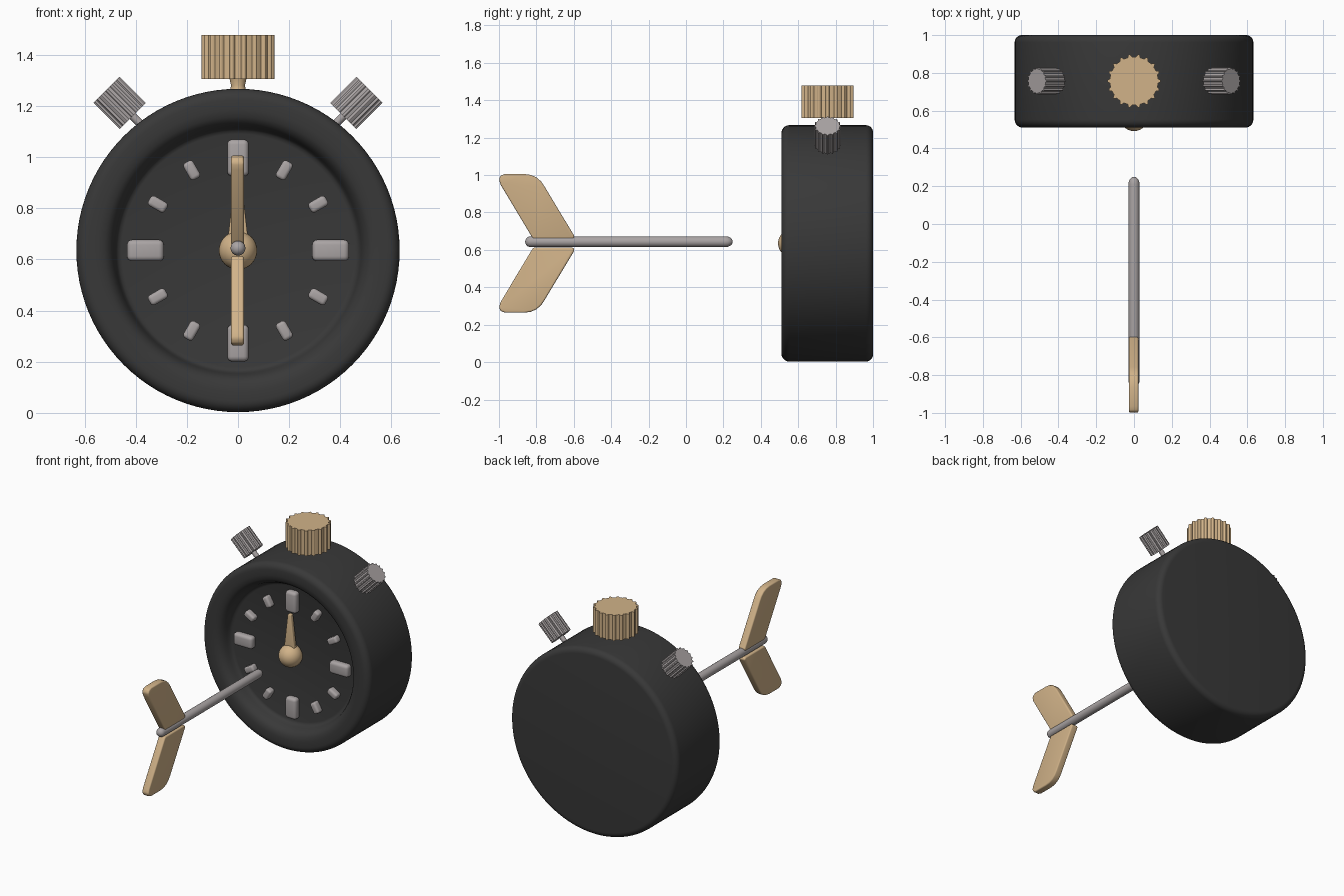
import bpy, bmesh
from math import sin, cos, pi, radians
from mathutils import Vector, Matrix

if "Cube" in bpy.data.objects:
    bpy.data.objects.remove(bpy.data.objects["Cube"])

CZ = 0.635   # height of the dial centre
KY = 0.757   # depth of the crown and buttons


def material(name, rgb):
    m = bpy.data.materials.new(name)
    m.diffuse_color = (*rgb, 1)
    m.use_nodes = True
    m.node_tree.nodes["Principled BSDF"].inputs["Base Color"].default_value = m.diffuse_color
    return m


BLACK = material("black", (0.04, 0.04, 0.04))
GOLD = material("gold", (0.64, 0.45, 0.25))
GREY = material("grey", (0.40, 0.37, 0.37))


def finish(bm, name, mat, matrix=Matrix(), bevel=0, segments=4):
    bmesh.ops.remove_doubles(bm, verts=bm.verts, dist=1e-5)
    bmesh.ops.recalc_face_normals(bm, faces=bm.faces)
    me = bpy.data.meshes.new(name)
    bm.to_mesh(me)
    bm.free()
    me.materials.append(mat)
    ob = bpy.data.objects.new(name, me)
    bpy.context.collection.objects.link(ob)
    ob.matrix_world = matrix
    bpy.ops.object.select_all(action='DESELECT')
    ob.select_set(True)
    bpy.context.view_layer.objects.active = ob
    if bevel:
        mod = ob.modifiers.new("bevel", 'BEVEL')
        mod.width, mod.segments = bevel, segments
        mod.limit_method, mod.angle_limit = 'ANGLE', radians(35)
        bpy.ops.object.modifier_apply(modifier=mod.name)
    bpy.ops.object.shade_smooth_by_angle(angle=radians(40))
    return ob


def lathe(name, profile, mat, matrix=Matrix(), steps=32):
    """Revolve (radius, height) points around local z."""
    bm = bmesh.new()
    vs = [bm.verts.new((r, 0, h)) for r, h in profile]
    es = [bm.edges.new(p) for p in zip(vs, vs[1:])]
    bmesh.ops.spin(bm, geom=vs + es, cent=(0, 0, 0), axis=(0, 0, 1),
                   angle=2 * pi, steps=steps)
    return finish(bm, name, mat, matrix)


def prism(name, outline, depth, mat, matrix=Matrix(), bevel=0):
    """Extrude an outline in local xy from z = 0 to z = depth."""
    bm = bmesh.new()
    f = bm.faces.new([bm.verts.new((x, y, 0)) for x, y in outline])
    ext = bmesh.ops.extrude_face_region(bm, geom=[f])["geom"]
    bmesh.ops.translate(bm, vec=(0, 0, depth),
                        verts=[v for v in ext if isinstance(v, bmesh.types.BMVert)])
    return finish(bm, name, mat, matrix, bevel)


def ribbed_knob(name, r, depth, ribs, rib, mat, matrix):
    """Cylinder with rounded ribs standing out from its side."""
    n = ribs * 12
    pts = []
    for i in range(n):
        a = 2 * pi * i / n
        rad = r - rib + rib * max(0, cos(ribs * a)) ** 0.7
        pts.append((rad * cos(a), rad * sin(a)))
    return prism(name, pts, depth, mat, matrix)


def arc(cr, cy, rad, a0, a1, n=6):
    angles = [radians(a0 + (a1 - a0) * i / n) for i in range(n + 1)]
    return [(cr + rad * cos(a), cy + rad * sin(a)) for a in angles]


# local z -> world +y
along_y = Matrix.Rotation(-pi / 2, 4, 'X')
# local x -> world x, local y -> world z, local z -> world -y
facing = Matrix.Rotation(pi / 2, 4, 'X')

# case with rounded rim and recessed dial
case_profile = ([(0, 0.602), (0.455, 0.602), (0.468, 0.598), (0.476, 0.588), (0.482, 0.57),
                 (0.489, 0.55), (0.502, 0.529), (0.522, 0.515), (0.55, 0.51)]
                + arc(0.589, 0.553, 0.043, -90, 0)
                + arc(0.594, 0.962, 0.038, 0, 90) + [(0, 1.0)])
lathe("case", case_profile, BLACK, Matrix.Translation((0, 0, CZ)) @ along_y, 96)

# hour markers
for i in range(12):
    big = i % 3 == 0
    w, l = (0.042, 0.072) if big else (0.022, 0.038)
    m = (Matrix.Translation((0, 0.615, CZ)) @ Matrix.Rotation(i * pi / 6, 4, 'Y')
         @ Matrix.Translation((0, 0, 0.362)) @ facing)
    prism(f"hour_marker_{i}", [(-w, -l), (w, -l), (w, l), (-w, l)], 0.055, GREY, m,
          0.02 if big else 0.014)

# hand and hub
prism("hand", [(-0.045, 0), (0.045, 0), (0.012, 0.285), (-0.012, 0.285)], 0.03, GOLD,
      Matrix.Translation((0, 0.58, CZ)) @ facing, 0.006)
lathe("hand_hub", arc(0, 0, 0.075, -90, 90, 16), GOLD,
      Matrix.Translation((0, 0.567, CZ)) @ along_y)

# crown on top
lathe("crown_stem", [(0, 1.22), (0.045, 1.22), (0.03, 1.265), (0.027, 1.28), (0.034, 1.31), (0, 1.31)],
      GOLD, Matrix.Translation((0, KY, 0)))
ribbed_knob("crown", 0.142, 0.172, 18, 0.014, GOLD, Matrix.Translation((0, KY, 1.306)))

# angled side buttons
for side, label in ((-1, "left"), (1, "right")):
    m = Matrix.Translation((side * 0.463, KY, 1.212)) @ Matrix.Rotation(side * pi / 4, 4, 'Y')
    ribbed_knob(f"{label}_button", 0.072, 0.144, 16, 0.008, GREY, m @ Matrix.Translation((0, 0, -0.072)))
    lathe(f"{label}_button_stem", [(0, -0.16), (0.016, -0.16), (0.016, -0.06), (0, -0.06)], GREY, m, 20)

# arrow shaft with rounded ends
shaft = arc(0, -0.831, 0.029, -90, 0) + [(r, 0.21 + h * 1.38) for r, h in arc(0, 0, 0.029, 0, 90)]
lathe("arrow_shaft", shaft, GREY, Matrix.Translation((0, 0, 0.644)) @ along_y, 24)

# arrow fletching, upper and lower
vane = [(-0.595, 0.036), (-0.757, 0.305), (-0.775, 0.331), (-0.80, 0.353), (-0.83, 0.366), (-0.865, 0.371),
        (-0.965, 0.371), (-0.99, 0.363), (-1.0, 0.343), (-0.992, 0.315), (-0.825, 0.036), (-0.815, 0.022), (-0.605, 0.022)]
to_yz = Matrix(((0, 0, 1, 0), (1, 0, 0, 0), (0, 1, 0, 0), (0, 0, 0, 1)))
for s, label in ((1, "upper"), (-1, "lower")):
    prism(f"{label}_fletching", [(y, s * z) for y, z in vane], 0.05, GOLD,
          Matrix.Translation((-0.027, 0, 0.635)) @ to_yz, 0.02)
